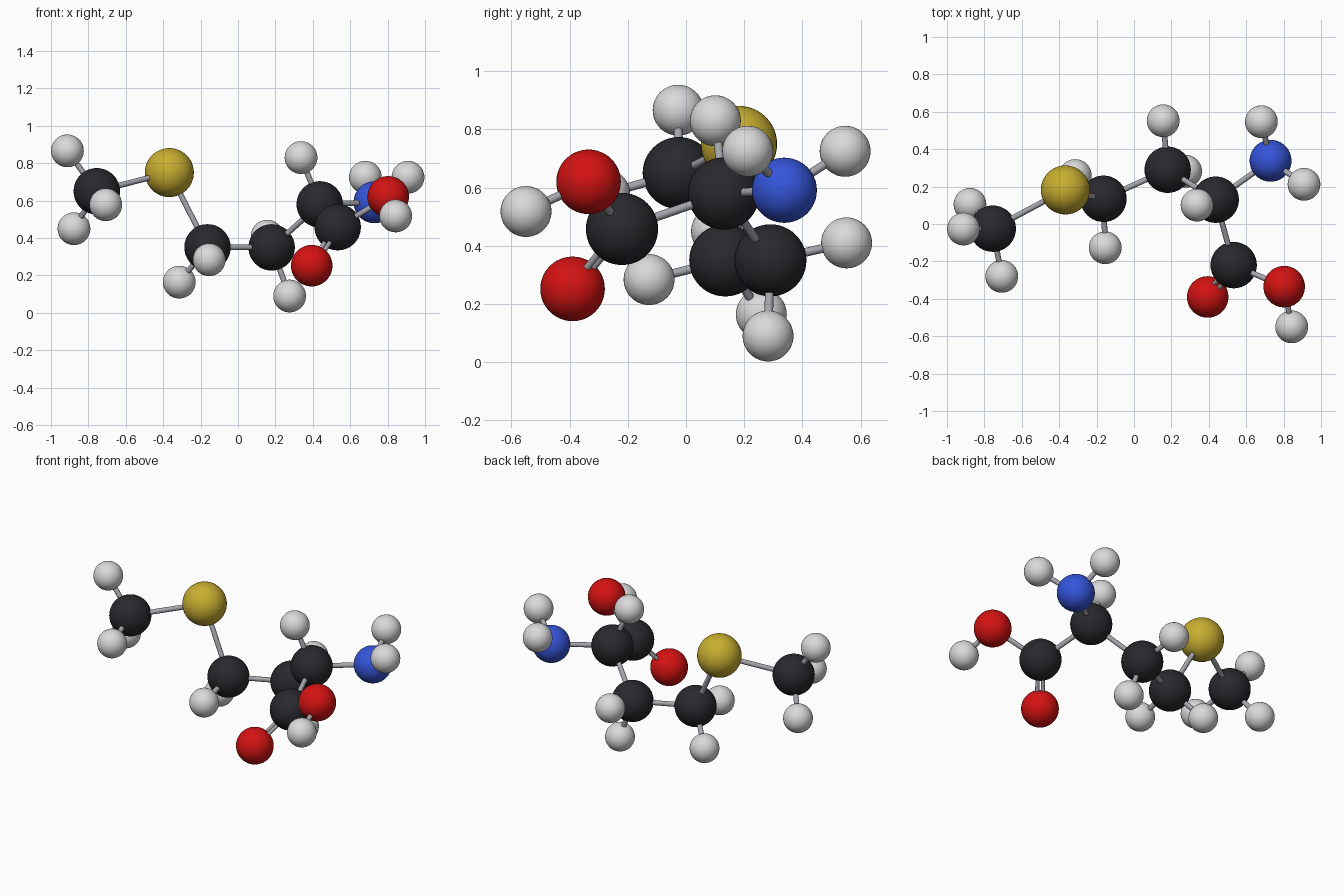
import bpy
from mathutils import Vector

cube = bpy.data.objects.get("Cube")
if cube:
    bpy.data.objects.remove(cube, do_unlink=True)


def make_material(name, colour, roughness=0.4):
    mat = bpy.data.materials.new(name)
    mat.use_nodes = True
    mat.diffuse_color = (*colour, 1)
    shader = mat.node_tree.nodes["Principled BSDF"]
    shader.inputs["Base Color"].default_value = (*colour, 1)
    shader.inputs["Roughness"].default_value = roughness
    return mat


# Each kind of atom has one radius and one colour
KINDS = {
    "carbon": (0.124, make_material("charcoal", (0.022, 0.022, 0.027))),
    "hydrogen": (0.0875, make_material("pale grey", (0.7, 0.7, 0.7))),
    "oxygen": (0.111, make_material("red", (0.66, 0.006, 0.006))),
    "nitrogen": (0.112, make_material("blue", (0.035, 0.09, 0.7))),
    "sulfur": (0.131, make_material("gold", (0.58, 0.42, 0.03))),
}
BOND_GREY = make_material("bond grey", (0.38, 0.38, 0.42))
BOND_RADIUS = 0.015

# Atom name: kind, centre, atom it is bonded to
ATOMS = {
    "methyl_carbon": ("carbon", (-0.755, -0.025, 0.65), None),
    "sulfur_atom": ("sulfur", (-0.367, 0.182, 0.75), "methyl_carbon"),
    "outer_chain_carbon": ("carbon", (-0.163, 0.135, 0.35), "sulfur_atom"),
    "inner_chain_carbon": ("carbon", (0.18, 0.29, 0.35), "outer_chain_carbon"),
    "central_carbon": ("carbon", (0.437, 0.13, 0.58), "inner_chain_carbon"),
    "acid_carbon": ("carbon", (0.533, -0.22, 0.458), "central_carbon"),
    "nitrogen_atom": ("nitrogen", (0.73, 0.338, 0.591), "central_carbon"),
    "double_bonded_oxygen": ("oxygen", (0.394, -0.39, 0.252), "acid_carbon"),
    "hydroxyl_oxygen": ("oxygen", (0.803, -0.335, 0.62), "acid_carbon"),
    "hydroxyl_hydrogen": ("hydrogen", (0.843, -0.55, 0.518), "hydroxyl_oxygen"),
    "back_amine_hydrogen": ("hydrogen", (0.681, 0.547, 0.725), "nitrogen_atom"),
    "side_amine_hydrogen": ("hydrogen", (0.909, 0.212, 0.725), "nitrogen_atom"),
    "central_hydrogen": ("hydrogen", (0.337, 0.101, 0.83), "central_carbon"),
    "inner_back_hydrogen": ("hydrogen", (0.156, 0.552, 0.41), "inner_chain_carbon"),
    "inner_low_hydrogen": ("hydrogen", (0.276, 0.282, 0.09), "inner_chain_carbon"),
    "outer_front_hydrogen": ("hydrogen", (-0.154, -0.127, 0.284), "outer_chain_carbon"),
    "outer_low_hydrogen": ("hydrogen", (-0.314, 0.259, 0.164), "outer_chain_carbon"),
    "methyl_top_hydrogen": ("hydrogen", (-0.912, -0.027, 0.866), "methyl_carbon"),
    "methyl_back_hydrogen": ("hydrogen", (-0.877, 0.105, 0.45), "methyl_carbon"),
    "methyl_front_hydrogen": ("hydrogen", (-0.707, -0.28, 0.578), "methyl_carbon"),
}


def finish(name, mat):
    obj = bpy.context.object
    obj.name = name
    obj.data.materials.append(mat)
    bpy.ops.object.shade_smooth_by_angle()


def add_atom(name, kind, centre):
    radius, mat = KINDS[kind]
    bpy.ops.mesh.primitive_uv_sphere_add(
        segments=40, ring_count=24, radius=radius, location=centre)
    finish(name, mat)


def add_bond(name, start, end, radius=BOND_RADIUS):
    axis = end - start
    bpy.ops.mesh.primitive_cylinder_add(
        vertices=20, radius=radius, depth=axis.length,
        location=(start + end) / 2,
        rotation=axis.to_track_quat("Z", "Y").to_euler())
    finish(name, BOND_GREY)


# Balls, and the rods joining them
for name, (kind, centre, partner) in ATOMS.items():
    add_atom(name, kind, centre)
    if partner is None:
        continue
    start, end = Vector(ATOMS[partner][1]), Vector(centre)
    if name == "double_bonded_oxygen":
        # Two thinner rods side by side
        offset = (end - start).cross(Vector((0, 0, 1))).normalized() * 0.017
        for side, sign in (("left", 1), ("right", -1)):
            add_bond(f"{side}_double_bond", start + offset * sign,
                     end + offset * sign, BOND_RADIUS * 0.8)
    else:
        add_bond(f"{name}_bond", start, end)
